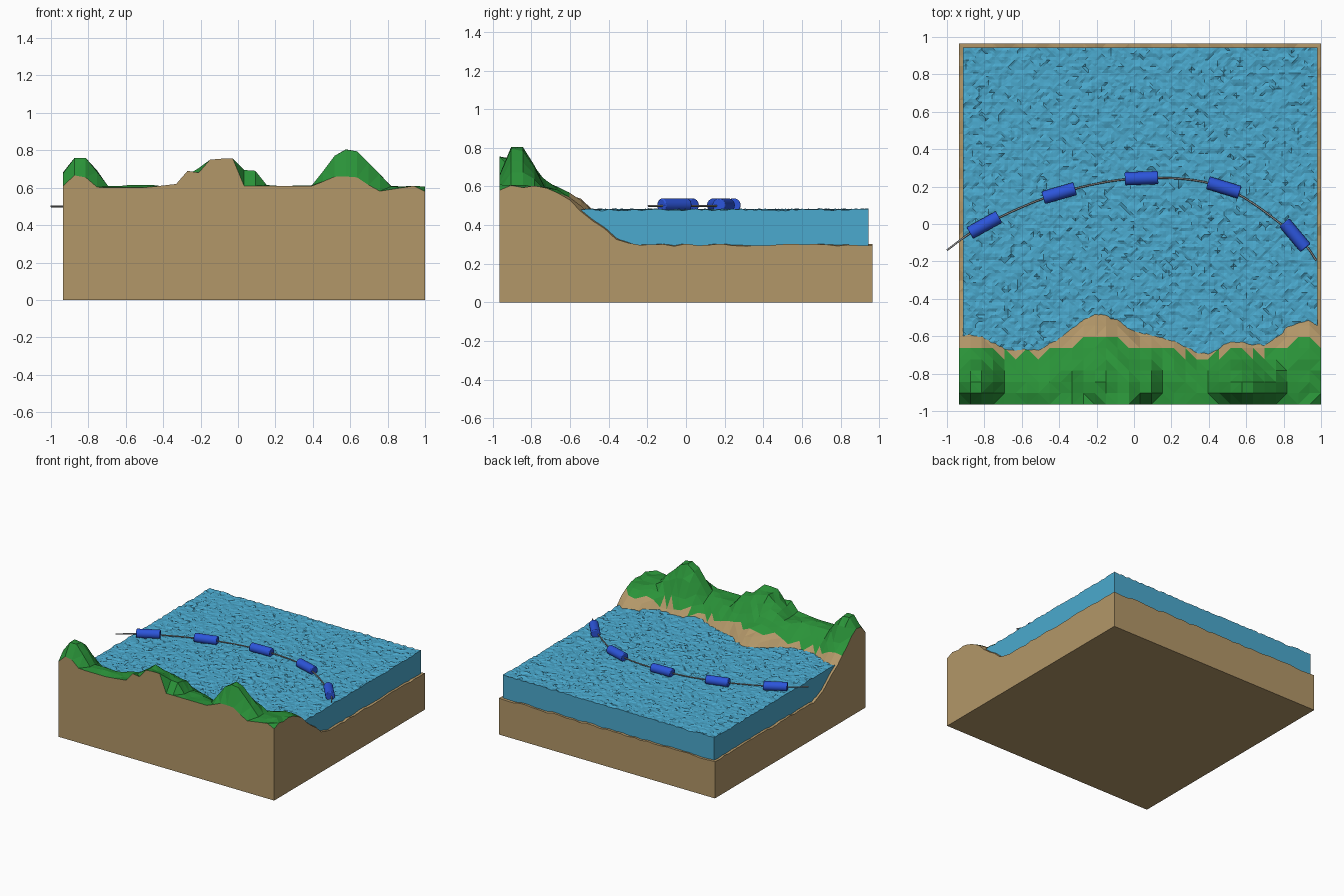
import bpy, bmesh, math, random
from mathutils import Vector, noise

if "Cube" in bpy.data.objects:
    bpy.data.objects.remove(bpy.data.objects["Cube"])

random.seed(4)


def material(name, rgb):
    m = bpy.data.materials.new(name)
    m.diffuse_color = (*rgb, 1)
    m.use_nodes = True
    m.node_tree.nodes["Principled BSDF"].inputs["Base Color"].default_value = m.diffuse_color
    return m


SAND = material("sand", (0.45, 0.31, 0.14))
GRASS = material("grass", (0.023, 0.29, 0.04))
WATER = material("water", (0.07, 0.40, 0.62))
BLUE = material("float_blue", (0.025, 0.09, 0.70))
STEEL = material("cable_grey", (0.30, 0.30, 0.30))


def lerp(table, t):
    if t <= table[0][0]:
        return table[0][1]
    for (a, u), (b, v) in zip(table, table[1:]):
        if t <= b:
            return u + (v - u) * (t - a) / (b - a)
    return table[-1][1]


def slab(name, x0, x1, y0, y1, nx, ny, base, height, mats, pick=None):
    """Closed block whose top is a height field."""
    bm = bmesh.new()
    rows = []
    for j in range(ny + 1):
        y = y0 + (y1 - y0) * j / ny
        xs = [x0 + (x1 - x0) * i / nx for i in range(nx + 1)]
        rows.append([bm.verts.new((x, y, height(x, y))) for x in xs])
    for a, b in zip(rows, rows[1:]):
        for i in range(nx):
            bm.faces.new((a[i], a[i + 1], b[i + 1], b[i]))
    bmesh.ops.triangulate(bm, faces=bm.faces[:])
    if pick:
        for f in bm.faces:
            f.material_index = pick(f.calc_center_median())
    rim = [e for e in bm.edges if e.is_boundary]
    new = bmesh.ops.extrude_edge_only(bm, edges=rim)["geom"]
    for g in new:
        if isinstance(g, bmesh.types.BMVert):
            g.co.z = base
        elif isinstance(g, bmesh.types.BMFace):
            g.material_index = 0
    bottom = [e for e in bm.edges if e.is_boundary]
    cap = bmesh.ops.contextual_create(bm, geom=bottom)["faces"]
    for f in cap:
        f.material_index = 0
    bmesh.ops.recalc_face_normals(bm, faces=bm.faces[:])
    me = bpy.data.meshes.new(name)
    bm.to_mesh(me)
    bm.free()
    for m in mats:
        me.materials.append(m)
    ob = bpy.data.objects.new(name, me)
    bpy.context.collection.objects.link(ob)
    return ob


# Terrain profiles: shoreline y, front edge height, hill crest height (all over x)
SHORE = [(-.93, -.6), (-.8, -.6), (-.7, -.68), (-.5, -.68), (-.4, -.62), (-.25, -.5),
         (-.18, -.48), (-.08, -.52), (0, -.58), (.2, -.63), (.35, -.7), (.42, -.7),
         (.5, -.63), (.7, -.66), (.85, -.54), (.92, -.52), (1, -.55)]
FRONT = [(-.935, .61), (-.87, .67), (-.82, .66), (-.75, .6), (-.5, .6), (-.33, .62),
         (-.27, .69), (-.21, .68), (-.15, .75), (-.03, .76), (.03, .61), (.4, .61),
         (.52, .66), (.63, .66), (.75, .58), (.94, .61), (1, .58)]
CREST = [(-.935, .68), (-.87, .77), (-.81, .76), (-.69, .61), (-.33, .61), (-.27, .67),
         (-.15, .75), (-.03, .73), (.03, .69), (.09, .69), (.15, .61), (.4, .61),
         (.52, .77), (.575, .81), (.63, .80), (.82, .61), (1, .6)]
COAST = [(-.18, .6), (-.05, .53), (0, .48), (.19, .33), (.27, .297)]
FADE = [(-.85, 1), (-.78, .62), (-.72, .15), (-.66, 0)]


def land(x, y):
    z = lerp(COAST, y - lerp(SHORE, x))
    if y < -0.95:
        return lerp(FRONT, x)
    z += (lerp(CREST, x) - .6) * lerp(FADE, y)
    return z + random.uniform(-.007, .007)


def grassy(c):
    return 1 if c.y < -.60 + .5 * (lerp(SHORE, c.x) + .48) else 0


slab("terrain", -.935, 1, -.965, .965, 32, 32, 0, land, (SAND, GRASS), grassy)


# Rippled body of water, its front end buried in the coast
def ripple(x, y):
    return .479 + .008 * noise.noise(Vector((x * 28, y * 28, 3))) + random.uniform(-.003, .003)


slab("water", -.915, .98, -.745, .945, 110, 98, .25, ripple, (WATER,))

# Cable: smooth curve through the floats
Z = .503
FLOATS = [(-.80, -.005), (-.40, .165), (.04, .245), (.48, .195), (.86, -.06)]
path = [(-1, -.14)] + FLOATS + [(.975, -.195)]


def spline(i, t):
    p = [Vector(path[min(max(k, 0), len(path) - 1)]) for k in range(i - 1, i + 3)]
    return .5 * (2 * p[1] + (p[2] - p[0]) * t + (2 * p[0] - 5 * p[1] + 4 * p[2] - p[3]) * t ** 2
                 + (3 * p[1] - p[0] - 3 * p[2] + p[3]) * t ** 3)


pts = [spline(i, k / 8) for i in range(len(path) - 1) for k in range(8)] + [Vector(path[-1])]
cu = bpy.data.curves.new("cable", "CURVE")
cu.dimensions = "3D"
cu.bevel_depth = .005
cu.bevel_resolution = 2
cu.use_fill_caps = True
sp = cu.splines.new("POLY")
sp.points.add(len(pts) - 1)
for s, p in zip(sp.points, pts):
    s.co = (p.x, p.y, Z - .003, 1)
cu.materials.append(STEEL)
bpy.context.collection.objects.link(bpy.data.objects.new("cable", cu))

# Cylindrical floats lying along the cable
ANGLES = [29, 16, 2, -17, -50]
for n, ((x, y), a) in enumerate(zip(FLOATS, ANGLES), 1):
    bpy.ops.mesh.primitive_cylinder_add(vertices=24, radius=.035, depth=.178, location=(x, y, Z),
                                        rotation=(0, math.pi / 2, math.radians(a)))
    ob = bpy.context.object
    ob.name = f"float_{n}"
    ob.data.materials.append(BLUE)
    bev = ob.modifiers.new("rim", "BEVEL")
    bev.width = .006
    bev.segments = 2
    bpy.ops.object.shade_smooth_by_angle(angle=math.radians(35))
